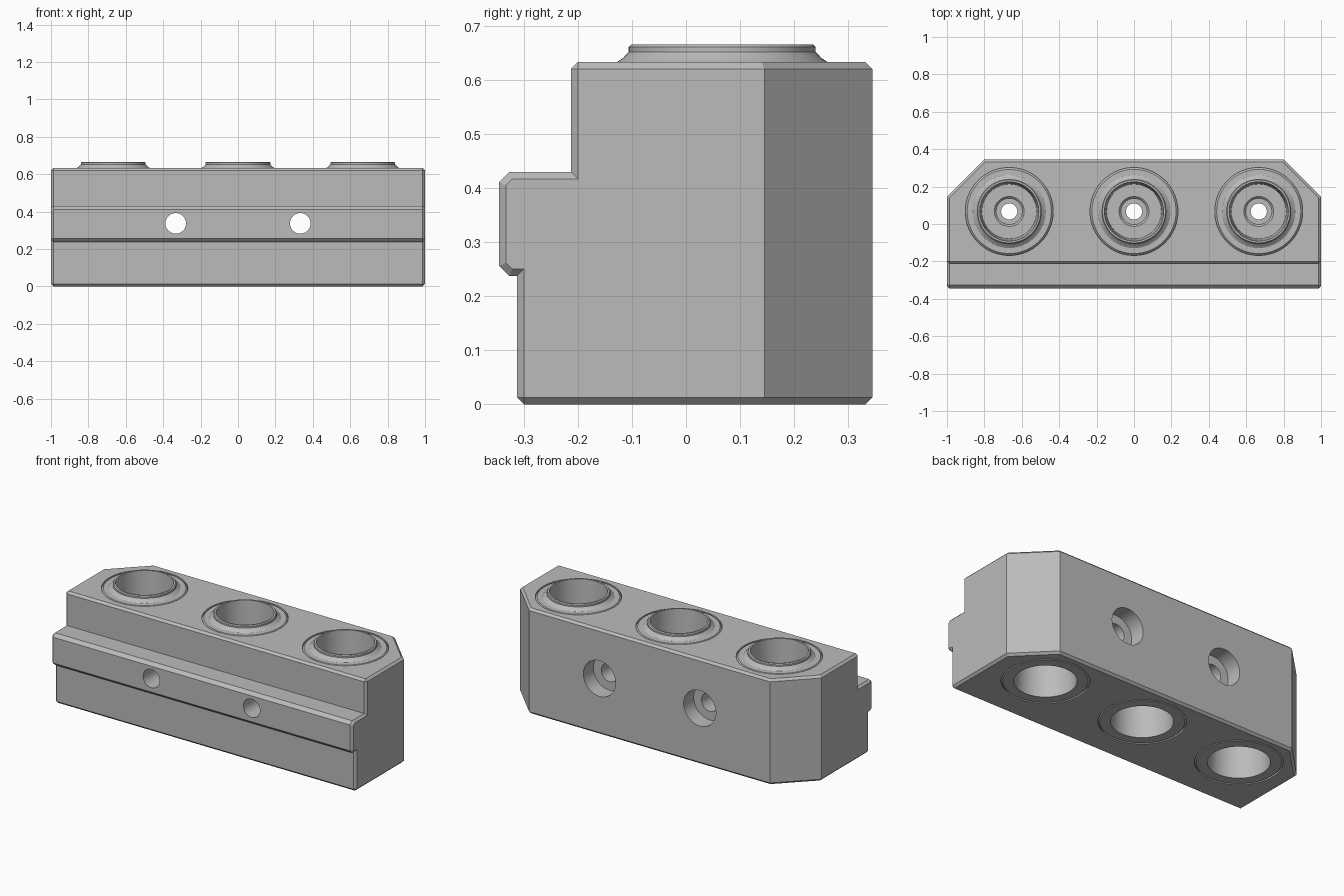
import bpy, bmesh, math
from mathutils import Matrix, Vector

cube = bpy.data.objects.get("Cube")
if cube:
    bpy.data.objects.remove(cube, do_unlink=True)

metal = bpy.data.materials.new("machined grey")
metal.use_nodes = True
GREY = (0.5, 0.5, 0.5, 1)
metal.diffuse_color = GREY
metal.node_tree.nodes["Principled BSDF"].inputs["Base Color"].default_value = GREY

SLEEVE_X = (-0.667, 0, 0.667)
SLEEVE_Y = 0.067
SLEEVE_R = 0.235
TOP = 0.633
EDGE = 0.013


def make_object(name, bm):
    bmesh.ops.recalc_face_normals(bm, faces=bm.faces)
    mesh = bpy.data.meshes.new(name)
    bm.to_mesh(mesh)
    bm.free()
    mesh.materials.append(metal)
    obj = bpy.data.objects.new(name, mesh)
    bpy.context.collection.objects.link(obj)
    return obj


def activate(obj):
    bpy.ops.object.select_all(action='DESELECT')
    obj.select_set(True)
    bpy.context.view_layer.objects.active = obj


def smooth(obj):
    activate(obj)
    bpy.ops.object.shade_smooth_by_angle(angle=math.radians(30))


def lathe(name, profile, segments=64):
    """Revolve a closed (radius, height) profile about z."""
    bm = bmesh.new()
    verts = [bm.verts.new((r, 0, z)) for r, z in profile]
    edges = [bm.edges.new((v, verts[i - 1])) for i, v in enumerate(verts)]
    bmesh.ops.spin(bm, geom=verts + edges, cent=(0, 0, 0), axis=(0, 0, 1),
                   angle=math.tau, steps=segments, use_duplicate=False)
    bmesh.ops.remove_doubles(bm, verts=bm.verts, dist=1e-5)
    return make_object(name, bm)


def cylinder_cutter(name, radius, start, end):
    start, end = Vector(start), Vector(end)
    axis = end - start
    turn = axis.to_track_quat('Z', 'Y').to_matrix().to_4x4()
    bm = bmesh.new()
    bmesh.ops.create_cone(bm, cap_ends=True, segments=64, radius1=radius, radius2=radius,
                          depth=axis.length,
                          matrix=Matrix.Translation((start + end) / 2) @ turn)
    obj = make_object(name, bm)
    obj.hide_render = True
    return obj


def cut(target, cutter):
    activate(target)
    mod = target.modifiers.new("cut", 'BOOLEAN')
    mod.operation = 'DIFFERENCE'
    mod.solver = 'EXACT'
    mod.object = cutter
    bpy.ops.object.modifier_apply(modifier=mod.name)
    bpy.data.objects.remove(cutter, do_unlink=True)


# Block: side profile with a chamfered front rail, extruded along x
profile = [(-0.313, 0), (0.345, 0), (0.345, TOP), (-0.213, TOP), (-0.213, 0.43),
           (-0.327, 0.43), (-0.346, 0.411), (-0.346, 0.256), (-0.327, 0.237), (-0.313, 0.237)]
bm = bmesh.new()
end = bm.faces.new([bm.verts.new((-1, y, z)) for y, z in profile])
res = bmesh.ops.extrude_face_region(bm, geom=[end])
bmesh.ops.translate(bm, vec=(2, 0, 0),
                    verts=[g for g in res["geom"] if isinstance(g, bmesh.types.BMVert)])
bmesh.ops.recalc_face_normals(bm, faces=bm.faces)

# Slanted rear corners
for side in (-1, 1):
    res = bmesh.ops.bisect_plane(bm, geom=bm.verts[:] + bm.edges[:] + bm.faces[:],
                                 plane_co=(side, 0.145, 0), plane_no=(side, 1, 0),
                                 clear_outer=True)
    rim = [g for g in res["geom_cut"] if isinstance(g, bmesh.types.BMEdge)]
    bmesh.ops.contextual_create(bm, geom=rim)
bmesh.ops.recalc_face_normals(bm, faces=bm.faces)


# Fine chamfer on the end outlines and on the top and bottom rims
def is_chamfered(edge):
    a, b = (v.co for v in edge.verts)
    rear_corner = min(a.y, b.y) > 0.14 and abs(a.z - b.z) > 0.1
    on_end = abs(a.x) > 0.999 and abs(a.x - b.x) < 1e-4
    on_rim = abs(a.z - b.z) < 1e-4 and (a.z < 1e-4 or a.z > TOP - 1e-4)
    return not rear_corner and (on_end or on_rim)


bmesh.ops.bevel(bm, geom=[e for e in bm.edges if is_chamfered(e)], offset=EDGE,
                offset_type='OFFSET', segments=1, profile=0.5, affect='EDGES')
block = make_object("block", bm)

# Sleeve seats through the block
for x in SLEEVE_X:
    cut(block, cylinder_cutter("seat_cutter", SLEEVE_R,
                               (x, SLEEVE_Y, -0.1), (x, SLEEVE_Y, 0.8)))

# Screw holes, counterbored from the back
for x in (-0.333, 0.333):
    cut(block, cylinder_cutter("screw_cutter", 0.055, (x, -0.5, 0.337), (x, 0.5, 0.337)))
    cut(block, cylinder_cutter("counterbore_cutter", 0.107, (x, 0.25, 0.337), (x, 0.5, 0.337)))
smooth(block)

# Sleeves: raised collar, bore from each end and a drilled web between them
sleeve_profile = [
    (SLEEVE_R, 0.01), (SLEEVE_R, TOP - 0.01), (SLEEVE_R - 0.01, TOP),
    (0.195, TOP), (0.183, 0.641), (0.173, 0.652), (0.173, 0.661), (0.168, 0.666),
    (0.158, 0.666), (0.146, 0.36), (0.08, 0.36), (0.07, 0.35), (0.043, 0.35),
    (0.043, 0.26), (0.155, 0.26), (0.167, 0), (SLEEVE_R - 0.01, 0)]
for x, place in zip(SLEEVE_X, ("right", "middle", "left")):
    sleeve = lathe("sleeve_" + place, sleeve_profile)
    sleeve.location = (x, SLEEVE_Y, 0)
    smooth(sleeve)
